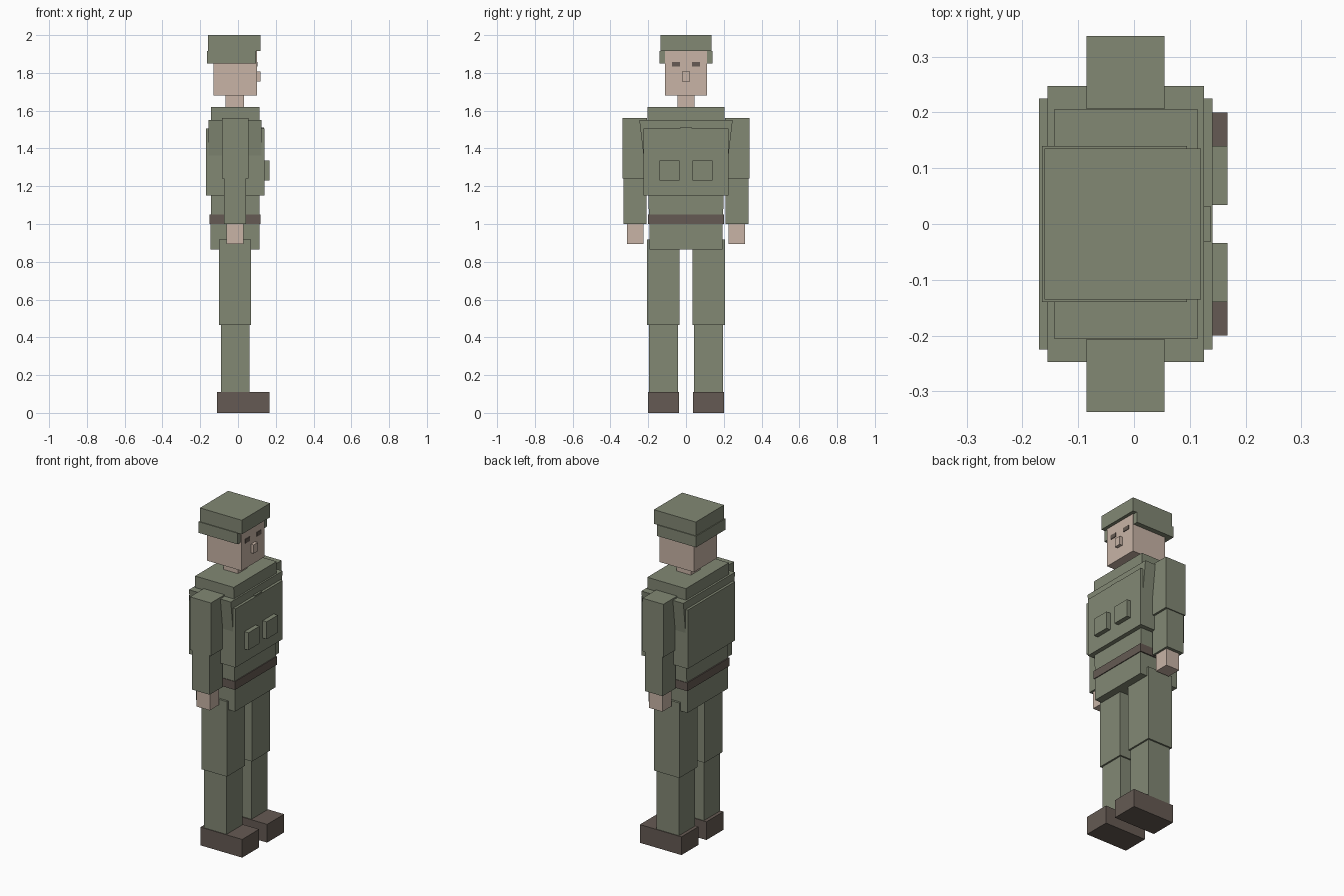
import bpy, bmesh

if "Cube" in bpy.data.objects:
    bpy.data.objects.remove(bpy.data.objects["Cube"])


def material(name, rgb):
    """Make a flat colour from 0-255 sRGB values."""
    m = bpy.data.materials.new(name)
    lin = [((c / 255 + 0.055) / 1.055) ** 2.4 for c in rgb]
    m.diffuse_color = (*lin, 1)
    m.use_nodes = True
    m.node_tree.nodes["Principled BSDF"].inputs["Base Color"].default_value = m.diffuse_color
    return m


GREEN = material("olive_cloth", (130, 136, 116))
SKIN = material("skin", (200, 180, 166))
BROWN = material("brown_leather", (101, 90, 83))


def box(name, mat, x, y, z, taper=None):
    """Box from ranges; taper scales the bottom face in y."""
    bm = bmesh.new()
    bmesh.ops.create_cube(bm, size=1)
    for v in bm.verts:
        low = v.co.z < 0
        v.co.x = x[0] if v.co.x < 0 else x[1]
        v.co.y = y[0] if v.co.y < 0 else y[1]
        v.co.z = z[0] if low else z[1]
        if taper and low:
            v.co.y *= taper
    mesh = bpy.data.meshes.new(name)
    bm.to_mesh(mesh)
    bm.free()
    mesh.materials.append(mat)
    obj = bpy.data.objects.new(name, mesh)
    bpy.context.collection.objects.link(obj)
    return obj


def pair(name, mat, x, y, z):
    """Matching boxes on both sides of the body."""
    box("left_" + name, mat, x, y, z)
    box("right_" + name, mat, x, (-y[1], -y[0]), z)


# Head and cap
box("cap_top", GREEN, (-0.16, 0.12), (-0.135, 0.135), (1.915, 2.0))
box("cap_band", GREEN, (-0.165, 0.095), (-0.14, 0.14), (1.85, 1.917))
box("head", SKIN, (-0.13, 0.10), (-0.11, 0.11), (1.68, 1.92))
box("nose", SKIN, (0.09, 0.119), (-0.02, 0.02), (1.755, 1.807))
pair("eye", BROWN, (0.095, 0.104), (0.032, 0.075), (1.833, 1.858))
box("neck", SKIN, (-0.065, 0.032), (-0.046, 0.046), (1.60, 1.69))

# Torso, with a tapered yoke and a padded vest
box("jacket", GREEN, (-0.143, 0.115), (-0.205, 0.205), (1.05, 1.62), 0.96)
box("shoulder_yoke", GREEN, (-0.155, 0.125), (-0.247, 0.247), (1.34, 1.55), 0.9)
box("vest", GREEN, (-0.17, 0.141), (-0.225, 0.225), (1.15, 1.505))
box("vest_tab", GREEN, (0.11, 0.137), (-0.032, 0.032), (1.48, 1.511))
pair("pocket", GREEN, (0.13, 0.168), (0.034, 0.14), (1.23, 1.335))
box("belt", BROWN, (-0.15, 0.12), (-0.2, 0.2), (1.0, 1.05))
box("hips", GREEN, (-0.145, 0.115), (-0.193, 0.193), (0.865, 1.01))

# Arms
pair("upper_arm", GREEN, (-0.085, 0.055), (0.206, 0.337), (1.24, 1.56))
pair("forearm", GREEN, (-0.075, 0.042), (0.209, 0.331), (1.0, 1.25))
pair("hand", SKIN, (-0.06, 0.03), (0.224, 0.312), (0.895, 1.01))

# Legs
pair("thigh", GREEN, (-0.10, 0.07), (0.034, 0.206), (0.465, 0.918))
pair("shin", GREEN, (-0.09, 0.06), (0.043, 0.196), (0.10, 0.475))
pair("shoe", BROWN, (-0.11, 0.168), (0.038, 0.2), (0.0, 0.11))
